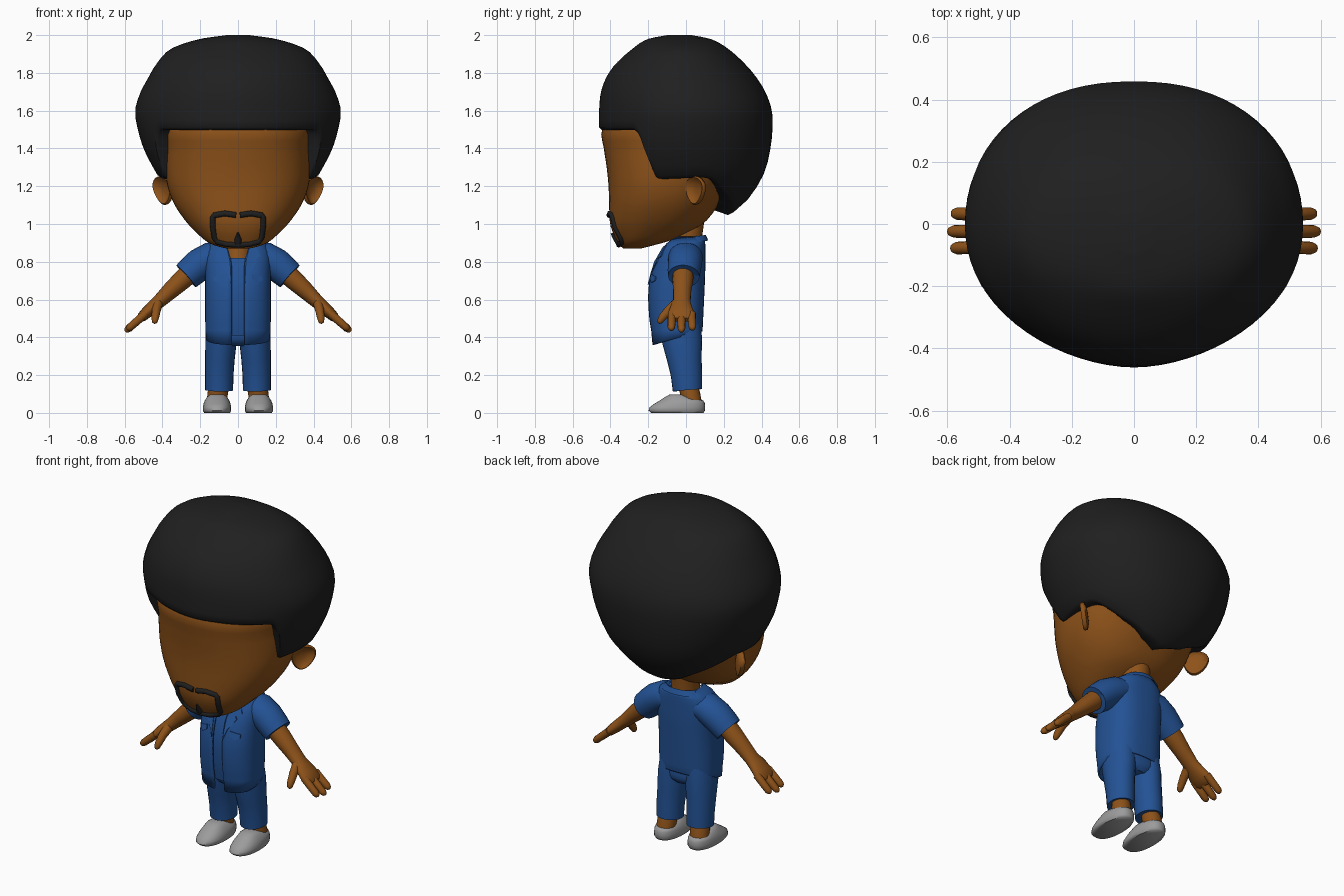
import bpy, bmesh, math
from mathutils import Vector

if "Cube" in bpy.data.objects:
    bpy.data.objects.remove(bpy.data.objects["Cube"])


def material(name, rgb):
    m = bpy.data.materials.new(name)
    m.diffuse_color = (*rgb, 1)
    m.use_nodes = True
    m.node_tree.nodes["Principled BSDF"].inputs["Base Color"].default_value = m.diffuse_color
    return m


SKIN = material("skin", (0.27, 0.085, 0.010))
HAIR = material("hair", (0.014, 0.014, 0.014))
BLUE = material("cloth", (0.017, 0.085, 0.30))
GREY = material("shoe_grey", (0.33, 0.33, 0.33))


def finish(name, bm, mat, angle=45):
    bmesh.ops.recalc_face_normals(bm, faces=bm.faces)
    me = bpy.data.meshes.new(name)
    bm.to_mesh(me)
    bm.free()
    ob = bpy.data.objects.new(name, me)
    bpy.context.collection.objects.link(ob)
    me.materials.append(mat)
    bpy.ops.object.select_all(action='DESELECT')
    ob.select_set(True)
    bpy.context.view_layer.objects.active = ob
    bpy.ops.object.shade_smooth_by_angle(angle=math.radians(angle))
    return ob


def skin_rings(name, rings, mat, closed=True, caps=(True, True), angle=45):
    bm = bmesh.new()
    vs = [[bm.verts.new(p) for p in r] for r in rings]
    n = len(vs[0])
    for a, b in zip(vs, vs[1:]):
        for i in range(n if closed else n - 1):
            k = (i + 1) % n
            bm.faces.new((a[i], a[k], b[k], b[i]))
    if caps[0]:
        bm.faces.new(vs[0])
    if caps[1]:
        bm.faces.new(vs[-1])
    return finish(name, bm, mat, angle)


def sample(table, z):
    """Smooth lookup of (half width, front y, back y) at height z."""
    t = table
    z = min(max(z, t[0][0]), t[-1][0])
    i = max(k for k in range(len(t) - 1) if t[k][0] <= z)
    h = t[i + 1][0] - t[i][0]
    u = (z - t[i][0]) / h

    def slope(k, c):
        a, b = max(k - 1, 0), min(k + 1, len(t) - 1)
        return (t[b][c] - t[a][c]) / (t[b][0] - t[a][0])
    return [(2*u**3 - 3*u*u + 1) * t[i][c] + (u**3 - 2*u*u + u) * h * slope(i, c)
            + (3*u*u - 2*u**3) * t[i + 1][c] + (u**3 - u*u) * h * slope(i + 1, c)
            for c in (1, 2, 3)]


def point(row, z, th, n=2.0, cx=0):
    X, yf, yb = row
    s, c = math.sin(th), math.cos(th)
    return Vector((cx + X * math.copysign(abs(s) ** (2 / n), s),
                   (yf + yb) / 2 - (yb - yf) / 2 * math.copysign(abs(c) ** (2 / n), c), z))


def loft(name, table, zs, mat, n=2.0, seg=40, cx=0, angle=45):
    return skin_rings(name, [[point(sample(table, z), z, 2 * math.pi * i / seg, n, cx)
                              for i in range(seg)] for z in zs], mat, angle=angle)


def front(table, x, z, n):
    X, yf, yb = sample(table, z)
    return (yf + yb) / 2 - (yb - yf) / 2 * max(0, 1 - min(1, abs(x) / X) ** n) ** (1 / n)


def tube(name, secs, mat, seg=16, side=1, angle=50):
    """Sections are (x, y, z, radius along y, radius across)."""
    P = [Vector((s[0] * side, s[1], s[2])) for s in secs]
    rings = []
    for k, s in enumerate(secs):
        t = P[min(k + 1, len(P) - 1)] - P[max(k - 1, 0)]
        nrm = t.cross(Vector((0, 1, 0))).normalized()
        yy = nrm.cross(t).normalized()
        rings.append([P[k] + yy * s[3] * math.cos(a) + nrm * s[4] * math.sin(a)
                      for a in (2 * math.pi * i / seg for i in range(seg))])
    return skin_rings(name, rings, mat, angle=angle)


def steps(a, b, n):
    return [a + (b - a) * i / n for i in range(n + 1)]


# Head and neck
head_t = [(.87, .06, -.33, -.24), (.885, .12, -.35, -.18), (.91, .17, -.365, -.09),
          (.95, .215, -.385, 0), (1.0, .265, -.402, .09), (1.1, .335, -.407, .17),
          (1.2, .373, -.41, .22), (1.3, .385, -.42, .27), (1.4, .385, -.435, .3),
          (1.5, .385, -.445, .3), (1.65, .3, -.35, .25)]
loft("head", head_t, [.87, .877, .885, .897, .91, .93] + steps(.95, 1.65, 20), SKIN, n=2.3, seg=56, angle=60)
tube("neck", [(0, -.01, .78, .1, .08), (0, .0, .9, .08, .075), (0, .02, 1.08, .085, .085)], SKIN, 24)

# Hair: dome whose lower edge follows the hairline, folded in toward the head
hair_t = [(1.04, .2, -.22, .22), (1.1, .26, -.30, .30), (1.16, .33, -.35, .35),
          (1.23, .405, -.395, .395), (1.3, .45, -.42, .425), (1.4, .50, -.45, .447),
          (1.5, .53, -.46, .458), (1.6, .545, -.46, .455), (1.7, .515, -.45, .42),
          (1.78, .472, -.42, .37), (1.85, .43, -.37, .31), (1.93, .35, -.28, .22),
          (1.98, .2, -.2, .13), (2.0, .06, -.1, .03)]
line = [(0, 1.5), (52, 1.5), (55, 1.485), (58, 1.44), (61, 1.37), (65, 1.26), (67, 1.24), (104, 1.25),
        (110, 1.235), (125, 1.16), (150, 1.085), (180, 1.05)]


def hairline(d):
    for (a, za), (b, zb) in zip(line, line[1:]):
        if a <= d <= b:
            return za + (zb - za) * (d - a) / (b - a)


def hair_point(d, z):
    # leaner toward the face, fuller at the back
    t = math.radians(d)
    return point(sample(hair_t, z), z, t, 2.05 - .17 * math.cos(t))


half = list(range(0, 50, 5)) + list(range(50, 70, 2)) + list(range(70, 180, 5)) + [180]
degs = half + [-d for d in reversed(half[1:-1])]
rings = []
for f in (.6, .97):
    ring = []
    for d in degs:
        p = hair_point(d, hairline(abs(d)) - .003)
        ring.append(Vector((p.x * f, p.y * f, p.z + (.03 if f < .9 else 0))))
    rings.append(ring)
for s in steps(0, 1, 22):
    ring = []
    for d in degs:
        zl = hairline(abs(d)) + .012
        ring.append(hair_point(d, min(2.0, zl + (2.0 - zl) * math.sin(s * math.pi / 2))))
    rings.append(ring)
skin_rings("hair", rings, HAIR, caps=(False, True), angle=60)

# Beard loop and chin patch follow the face
for side in (1, -1):
    path = [(.01, 1.047), (.07, 1.056), (.126, 1.046), (.134, 1.034), (.132, .98), (.124, .925),
            (.11, .906), (.06, .893), (0, .89)]
    tube("beard", [(x, front(head_t, x, z, 2.3) - .002, z, .014, .015) for x, z in path], HAIR, 8, side)
tube("chin_patch", [(0, front(head_t, 0, z, 2.3), z, .014, r) for z, r in
                    ((.885, .022), (.92, .018), (.955, .004))], HAIR, 8)

# Ears: shallow dishes turned forward
for side in (1, -1):
    rings = []
    for r, h in ((.5, -.022), (.95, -.012), (1, .004), (.9, .012), (.75, .004), (.5, -.008), (.1, -.01)):
        ring = []
        for i in range(24):
            a = 2 * math.pi * i / 24
            u, v = .068 * r * math.cos(a), .077 * r * math.sin(a)
            u *= 1 + .25 * math.sin(a)
            c, s = math.cos(.8), math.sin(.8)
            ring.append(Vector((side * (.396 + u * s + h * c + .14 * v), .05 + u * c - h * s, 1.177 + v)))
        rings.append(ring)
    skin_rings("ear", rings, SKIN, angle=60)

# Shirt: open-fronted shell over an inner layer
shirt_t = [(.4, .165, -.172, .08), (.5, .168, -.189, .085), (.65, .168, -.194, .092), (.75, .168, -.175, .096),
           (.83, .168, -.143, .096), (.89, .148, -.106, .096), (.93, .093, -.073, .094)]
inner_t = [(z, x - .014, f + .016, b - .014) for z, x, f, b in shirt_t]
loft("inner_shirt", inner_t, steps(.41, .82, 8), BLUE, n=2.6)
rings = []
for z in steps(.4, .93, 14):
    row = sample(shirt_t, z)
    w = .033 + max(0, z - .8) * .3
    g = math.asin((w / row[0]) ** 1.3)
    ring = [point(row, z, t, 2.6) for t in steps(g, 2 * math.pi - g, 48)]
    if z < .401:
        for p in ring:
            p.z = .41 + .29 * p.y
    rings.append(ring)
shirt = skin_rings("shirt", rings, BLUE, closed=False, caps=(False, False))
m = shirt.modifiers.new("thickness", 'SOLIDIFY')
m.thickness, m.offset = .012, 0

# Collar
rings = [[point(row, z - .012 * math.cos(t), t, 2.2) for t in steps(.6, 2 * math.pi - .6, 32)]
         for z, row in ((.9, (.135, -.12, .118)), (.93, (.1, -.085, .105)), (.92, (.085, -.07, .09)))]
skin_rings("collar", rings, BLUE, closed=False, caps=(False, False))


def plate(name, outline, side):
    bm = bmesh.new()
    f = bm.faces.new([bm.verts.new((side * x, front(shirt_t, x, z, 2.6) - .013, z)) for x, z in outline])
    new = bmesh.ops.extrude_face_region(bm, geom=[f])["geom"]
    bmesh.ops.translate(bm, vec=(0, .016, 0), verts=[v for v in new if isinstance(v, bmesh.types.BMVert)])
    finish(name, bm, BLUE, 30)


for side in (1, -1):
    # Lapels and pocket flaps
    plate("lapel", [(.036, .68), (.058, .74), (.1, .8), (.09, .815), (.12, .83), (.09, .89), (.06, .88), (.042, .8)], side)
    plate("pocket_flap", [(.075, .735), (.13, .72), (.13, .7), (.105, .69), (.075, .71)], side)
    # Sleeve and arm
    tube("sleeve", [(.08, .0, .835, .085, .07), (.14, -.002, .825, .092, .081), (.2, -.006, .788, .09, .086),
                    (.245, -.01, .75, .087, .082), (.274, -.012, .724, .083, .078), (.27, -.012, .728, .07, .066)],
         BLUE, 24, side)
    tube("arm", [(.24, -.015, .755, .055, .056), (.3, -.017, .70, .055, .052), (.36, -.02, .645, .048, .045),
                 (.42, -.022, .588, .046, .036), (.45, -.025, .562, .057, .034), (.485, -.025, .53, .07, .031),
                 (.512, -.025, .505, .07, .026), (.525, -.025, .493, .055, .014)], SKIN, 20, side)
    # Fingers and thumb
    for y, reach in ((-.078, .95), (-.024, 1.05), (.034, .93)):
        tube("finger", [(.49 + .1 * reach * k, -.025 + (y + .025) * (.93 + .07 * k), .525 - .088 * reach * k, r, r)
                        for k, r in ((0, .022), (.5, .021), (.85, .02), (.97, .014), (1.02, .005))],
             SKIN, 12, side, 60)
    tube("thumb", [(.425, -.05, .575, .03, .026), (.433, -.095, .54, .024, .023), (.438, -.125, .505, .021, .02),
                   (.441, -.14, .482, .015, .015), (.442, -.145, .474, .005, .005)], SKIN, 12, side, 60)
    # Trouser leg, ankle, shoe
    tube("trouser_leg", [(.1, .008, .14, .066, .064), (.1, .008, .12, .078, .074), (.099, .003, .2, .083, .075),
                         (.096, -.008, .28, .091, .078), (.09, -.02, .38, .106, .083), (.085, -.03, .46, .108, .08)],
         BLUE, 24, side, 60)
    tube("ankle", [(.112, .032, .04, .054, .054), (.108, .022, .1, .053, .054), (.104, .012, .14, .05, .05)],
         SKIN, 20, side)
    shoe_t = [(0, .068, -.185, .092), (.012, .075, -.198, .1), (.03, .075, -.192, .101), (.05, .071, -.165, .1),
              (.065, .065, -.14, .092), (.085, .052, -.11, .03), (.098, .034, -.085, -.02)]
    loft("shoe", shoe_t, [r[0] for r in shoe_t], GREY, n=2.3, seg=32, cx=.111 * side, angle=60)

# Trouser seat
seat_t = [(.355, .08, -.09, .055), (.38, .13, -.122, .076), (.42, .158, -.13, .078), (.5, .15, -.135, .072)]
loft("trouser_seat", seat_t, steps(.355, .5, 8), BLUE, n=2.3)
